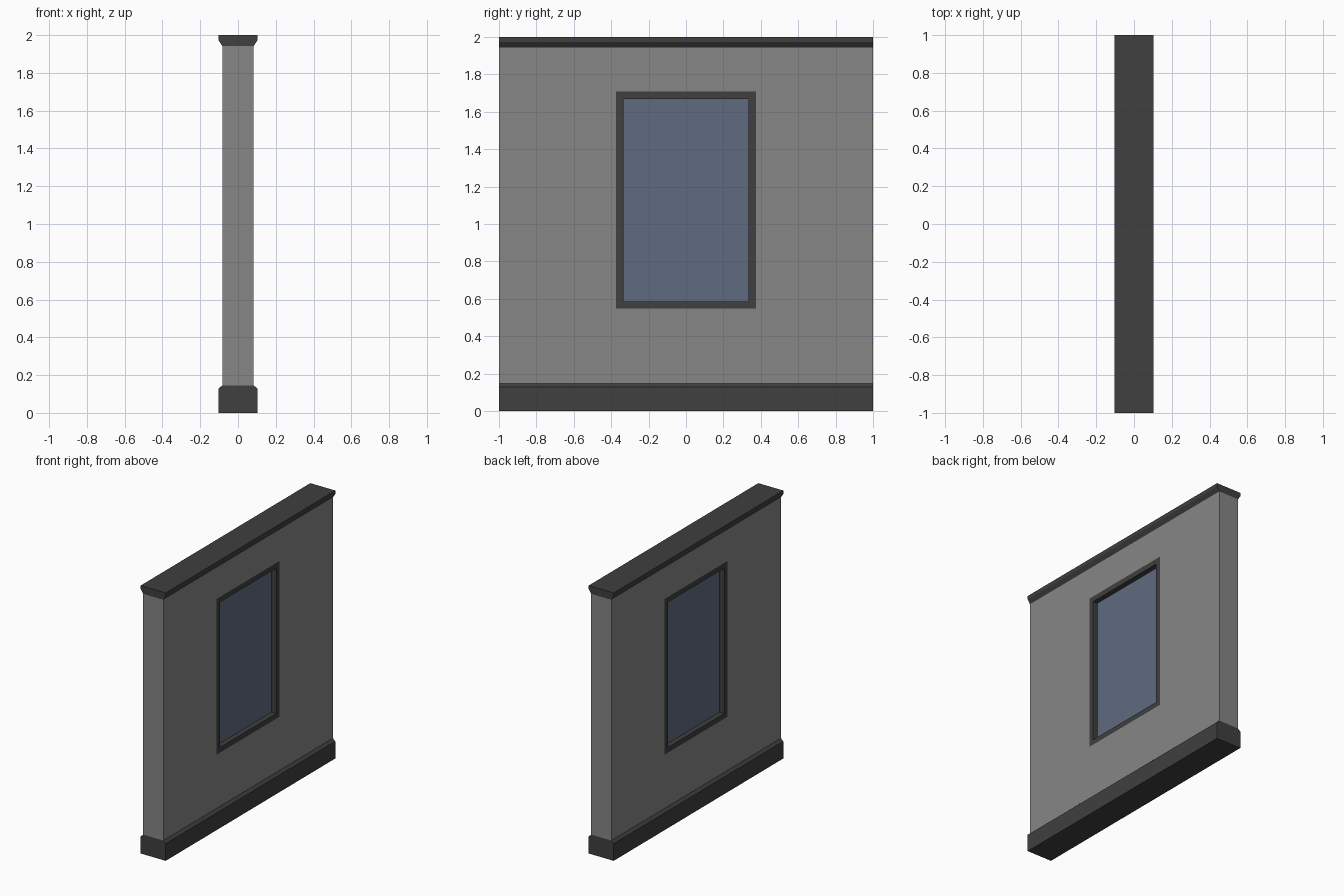
import bpy, bmesh

if "Cube" in bpy.data.objects:
    bpy.data.objects.remove(bpy.data.objects["Cube"])


def material(name, color):
    m = bpy.data.materials.new(name)
    m.diffuse_color = (*color, 1)
    m.use_nodes = True
    m.node_tree.nodes["Principled BSDF"].inputs["Base Color"].default_value = m.diffuse_color
    return m


WALL = material("plaster", (0.24, 0.24, 0.24))
TRIM = material("dark_trim", (0.05, 0.05, 0.05))
GLASS = material("glass", (0.117, 0.147, 0.216))


def finish(name, bm, mat):
    bmesh.ops.recalc_face_normals(bm, faces=bm.faces)
    me = bpy.data.meshes.new(name)
    bm.to_mesh(me)
    bm.free()
    me.materials.append(mat)
    ob = bpy.data.objects.new(name, me)
    bpy.context.collection.objects.link(ob)
    return ob


def molding(name, half_profile, mat, half_len=1.0):
    """Mirror an (x, z) half profile across x = 0 and extrude it along y."""
    pts = half_profile + [(-x, z) for x, z in reversed(half_profile)]
    bm = bmesh.new()
    face = bm.faces.new([bm.verts.new((x, -half_len, z)) for x, z in pts])
    ext = bmesh.ops.extrude_face_region(bm, geom=[face])["geom"]
    bmesh.ops.translate(bm, vec=(0, 2 * half_len, 0),
                        verts=[v for v in ext if isinstance(v, bmesh.types.BMVert)])
    return finish(name, bm, mat)


def ring(name, outer, inner, depth, mat):
    """Rectangular slab with a rectangular hole; rects are (half_y, z0, z1)."""
    bm = bmesh.new()
    loops = []
    for x in (-depth, depth):
        for hy, z0, z1 in (outer, inner):
            loops.append([bm.verts.new((x, y, z)) for y, z in
                          ((-hy, z0), (hy, z0), (hy, z1), (-hy, z1))])
    back_out, back_in, front_out, front_in = loops
    for a, b in ((back_out, back_in), (front_out, front_in),
                 (back_out, front_out), (back_in, front_in)):
        for i in range(4):
            j = (i + 1) % 4
            bm.faces.new((a[i], a[j], b[j], b[i]))
    return finish(name, bm, mat)


T = 0.083                        # half thickness of the wall
OPENING = (0.373, 0.547, 1.709)  # hole in the wall
PANE = (0.333, 0.586, 1.669)     # glazed area

# Wall panel and flush window frame
ring("wall", (1.0, 0.146, 1.943), OPENING, T, WALL)
ring("window_frame", OPENING, PANE, T, TRIM)

# Recessed glass pane
hy, z0, z1 = PANE
molding("window_glass", [(0.045, z0), (0.045, z1)], GLASS, hy)

# Chamfered baseboard and cornice
molding("baseboard", [(0.103, 0), (0.103, 0.128), (T, 0.146)], TRIM)
molding("cornice", [(T, 1.943), (0.103, 1.973), (0.103, 2.0)], TRIM)
